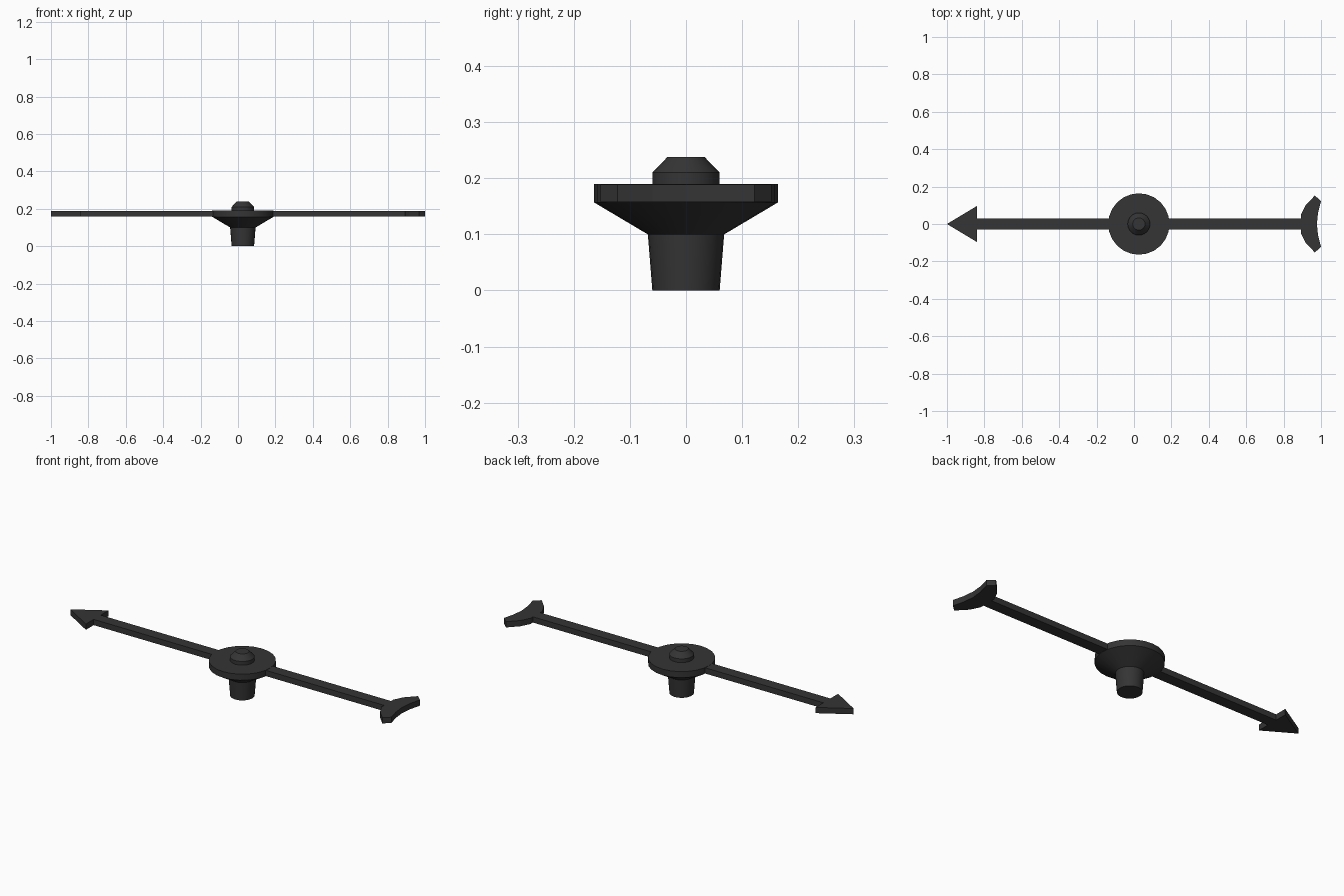
import bpy, bmesh
from math import cos, sin, pi, radians

if "Cube" in bpy.data.objects:
    bpy.data.objects.remove(bpy.data.objects["Cube"])

dark = bpy.data.materials.new("dark_metal")
dark.diffuse_color = (0.035, 0.035, 0.035, 1)
dark.use_nodes = True
dark.node_tree.nodes["Principled BSDF"].inputs["Base Color"].default_value = dark.diffuse_color
HUB_X = 0.026
Z0, Z1 = 0.158, 0.189


def finish(name, bm):
    bmesh.ops.recalc_face_normals(bm, faces=bm.faces)
    mesh = bpy.data.meshes.new(name)
    bm.to_mesh(mesh)
    bm.free()
    mesh.materials.append(dark)
    obj = bpy.data.objects.new(name, mesh)
    bpy.context.collection.objects.link(obj)
    return obj


def lathe(name, profile, sides):
    bm = bmesh.new()
    rings = [[bm.verts.new((HUB_X + r * cos(2 * pi * i / sides), r * sin(2 * pi * i / sides), z))
              for i in range(sides)] for r, z in profile]
    for a, b in zip(rings, rings[1:]):
        for i in range(sides):
            j = (i + 1) % sides
            bm.faces.new((a[i], a[j], b[j], b[i]))
    bm.faces.new(rings[0])
    bm.faces.new(rings[-1])
    obj = finish(name, bm)
    bpy.context.view_layer.objects.active = obj
    obj.select_set(True)
    bpy.ops.object.shade_smooth_by_angle(angle=radians(25))
    obj.select_set(False)
    return obj


def plate(name, outline, z0=Z0, z1=Z1):
    bm = bmesh.new()
    face = bm.faces.new([bm.verts.new((x, y, z0)) for x, y in outline])
    ext = bmesh.ops.extrude_face_region(bm, geom=[face], use_keep_orig=True)
    top = [v for v in ext["geom"] if isinstance(v, bmesh.types.BMVert)]
    bmesh.ops.translate(bm, verts=top, vec=(0, 0, z1 - z0))
    return finish(name, bm)


# Turned hub: tapered stem, flared disc and chamfered cap
lathe("hub", [(0.06, 0), (0.068, 0.1), (0.164, 0.157), (0.164, 0.19),
              (0.06, 0.19), (0.06, 0.21), (0.033, 0.238)], 24)

# Pointer arm and arrow head in one outline, mirrored across y
half = [(-1, 0), (-0.84, 0.096), (-0.84, 0.03), (-0.12, 0.03)]
plate("pointer_arm", half + [(x, -y) for x, y in half[:0:-1]])

# Counter arm ending in a crescent tail
half = [(0.17, 0.03), (0.892, 0.03), (0.892, 0.05), (0.917, 0.1),
        (0.967, 0.152), (1.0, 0.122), (0.984, 0.06), (0.978, 0)]
plate("tail_arm", half + [(x, -y) for x, y in half[-2::-1]])
